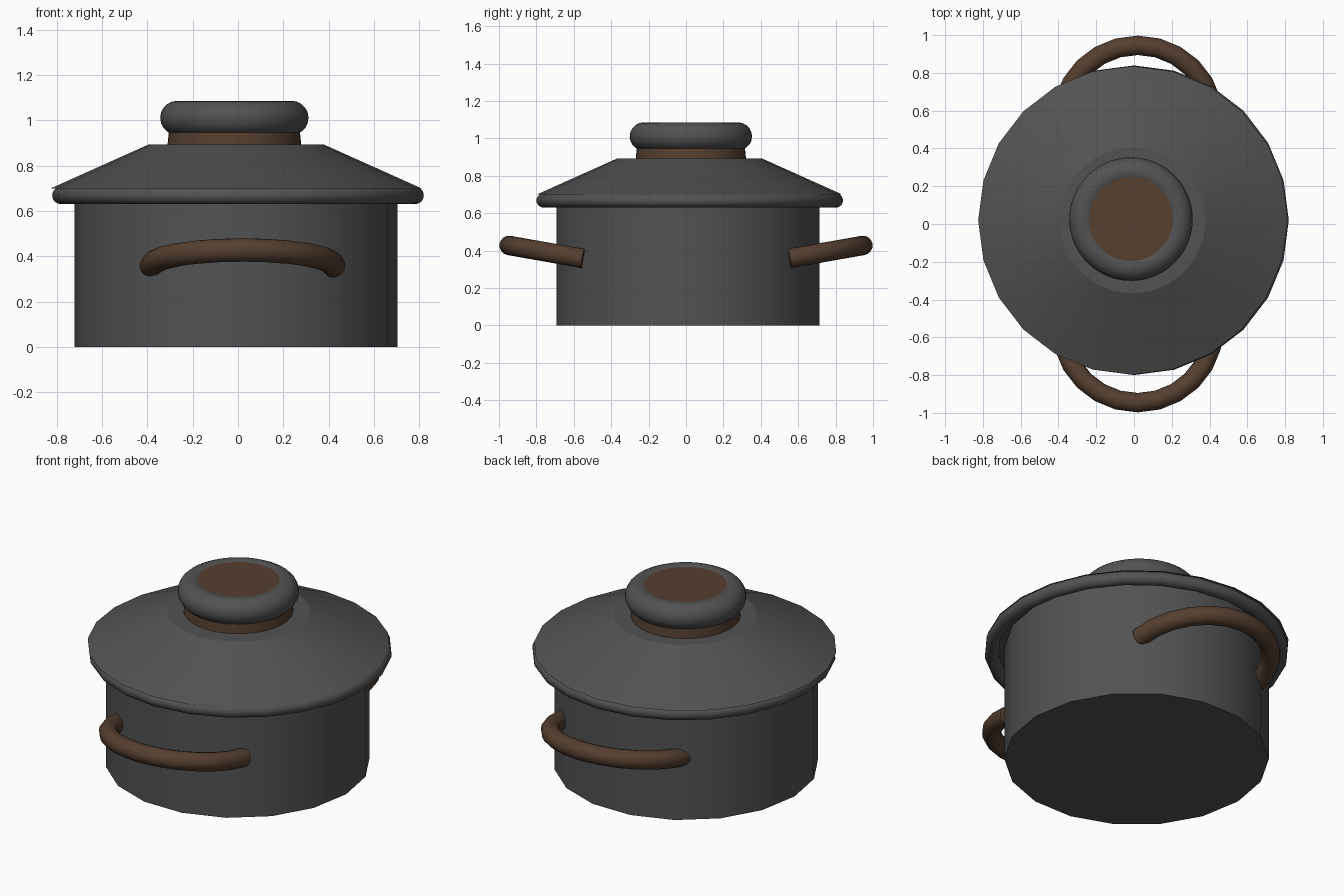
import bpy
from math import cos, sin, pi, radians

if "Cube" in bpy.data.objects:
    bpy.data.objects.remove(bpy.data.objects["Cube"], do_unlink=True)


def make_material(name, rgb):
    mat = bpy.data.materials.new(name)
    mat.use_nodes = True
    colour = (*rgb, 1.0)
    mat.diffuse_color = colour
    mat.node_tree.nodes["Principled BSDF"].inputs["Base Color"].default_value = colour
    return mat


GREY = make_material("dark grey metal", (0.085, 0.085, 0.085))
BROWN = make_material("brown wood", (0.092, 0.050, 0.029))


def finish(name, mat, angle):
    obj = bpy.context.object
    obj.name = name
    obj.data.materials.clear()
    obj.data.materials.append(mat)
    bpy.ops.object.shade_smooth_by_angle(angle=radians(angle))
    return obj


def frustum(name, mat, sides, r_low, r_high, z_low, z_high, centre, angle=22):
    bpy.ops.mesh.primitive_cone_add(
        vertices=sides, radius1=r_low, radius2=r_high, depth=z_high - z_low,
        location=(*centre, (z_low + z_high) / 2), rotation=(0, 0, pi / 2))
    return finish(name, mat, angle)


def ring(name, mat, sides, major, minor, z, centre):
    bpy.ops.mesh.primitive_torus_add(
        major_segments=sides, minor_segments=20, major_radius=major,
        minor_radius=minor, location=(*centre, z))
    return finish(name, mat, 40)


# Half-ring handle, tilted upward away from the pot
def handle(name, side):
    major, tilt, steps = 0.402, radians(10), 12
    curve = bpy.data.curves.new(name, "CURVE")
    curve.dimensions = "3D"
    curve.bevel_depth = 0.052
    curve.bevel_resolution = 6
    curve.use_fill_caps = True
    spline = curve.splines.new("POLY")
    spline.points.add(steps)
    for i, point in enumerate(spline.points):
        a = pi * i / steps
        reach = major * sin(a)
        point.co = (0.02 + major * cos(a),
                    side * (0.55 + reach * cos(tilt)),
                    0.358 + reach * sin(tilt), 1)
    obj = bpy.data.objects.new(name, curve)
    bpy.context.collection.objects.link(obj)
    bpy.ops.object.select_all(action="DESELECT")
    obj.select_set(True)
    bpy.context.view_layer.objects.active = obj
    bpy.ops.object.convert(target="MESH")
    finish(name, BROWN, 40)


# Pot
frustum("pot_body", GREY, 18, 0.713, 0.713, 0.0, 0.69, (-0.009, 0.011))
handle("front_handle", -1)
handle("back_handle", 1)

# Lid
LID = (-0.008, 0.019)
ring("lid_rim", GREY, 24, 0.782, 0.0375, 0.668, (0.0, 0.02))
frustum("lid_cone", GREY, 24, 0.817, 0.387, 0.70, 0.893, LID)

# Knob: wooden neck and inlay inside a thick ring
KNOB = (-0.016, 0.026)
frustum("knob_neck", BROWN, 48, 0.296, 0.288, 0.88, 0.96, KNOB)
frustum("knob_inlay", BROWN, 48, 0.24, 0.24, 0.95, 1.079, KNOB)
ring("knob_ring", GREY, 48, 0.252, 0.075, 1.011, KNOB)
